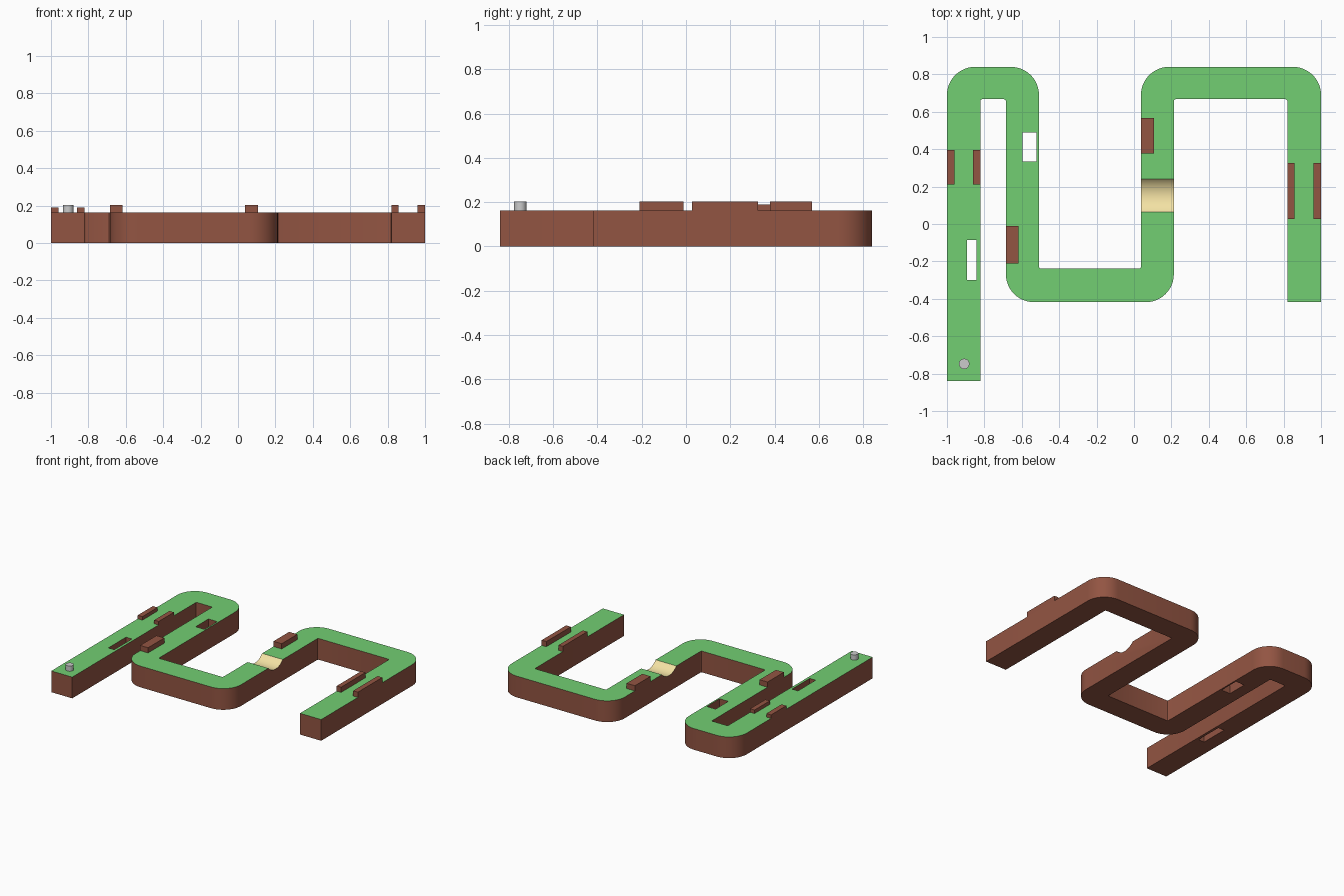
import bpy, bmesh, math
from mathutils import Vector

if "Cube" in bpy.data.objects:
    bpy.data.objects.remove(bpy.data.objects["Cube"])

TOP = 0.163


def material(name, color):
    m = bpy.data.materials.new(name)
    m.diffuse_color = (*color, 1)
    m.use_nodes = True
    m.node_tree.nodes["Principled BSDF"].inputs["Base Color"].default_value = m.diffuse_color
    return m


BROWN = material("brown_wood", (0.29, 0.09, 0.055))
GREEN = material("green_turf", (0.17, 0.62, 0.17))
SAND = material("pale_sand", (0.90, 0.76, 0.37))


def link(name, bm, mat=None):
    bmesh.ops.recalc_face_normals(bm, faces=bm.faces)
    me = bpy.data.meshes.new(name)
    bm.to_mesh(me)
    bm.free()
    ob = bpy.data.objects.new(name, me)
    bpy.context.collection.objects.link(ob)
    if mat:
        me.materials.append(mat)
    return ob


def prism(name, pts, vec, mat=None):
    bm = bmesh.new()
    face = bm.faces.new([bm.verts.new(p) for p in pts])
    ext = bmesh.ops.extrude_face_region(bm, geom=[face])["geom"]
    bmesh.ops.translate(bm, vec=vec, verts=[v for v in ext if isinstance(v, bmesh.types.BMVert)])
    return link(name, bm, mat)


def box(name, x0, x1, y0, y1, z0, z1, mat=None):
    pts = [(x0, y0, z0), (x1, y0, z0), (x1, y1, z0), (x0, y1, z0)]
    return prism(name, pts, (0, 0, z1 - z0), mat)


def rounded(corners):
    # fillet each (x, y, radius) corner of the right-angled outline
    pts = []
    for i, (x, y, r) in enumerate(corners):
        p = Vector((x, y))
        if r == 0:
            pts.append((x, y, 0))
            continue
        a = (Vector(corners[i - 1][:2]) - p).normalized()
        b = (Vector(corners[(i + 1) % len(corners)][:2]) - p).normalized()
        c = p + (a + b) * r
        n = 12 if r > 0.05 else 3
        for k in range(n + 1):
            t = k / n * math.pi / 2
            q = c - b * r * math.cos(t) - a * r * math.sin(t)
            pts.append((q.x, q.y, 0))
    return pts


# Winding track: outer bends are wide, inner bends nearly sharp
R, S = 0.15, 0.01
outline = [(-1, -0.84, 0), (-1, 0.84, R), (-0.508, 0.84, R), (-0.508, -0.238, S),
           (0.037, -0.238, S), (0.037, 0.84, R), (1, 0.84, R), (1, -0.418, 0),
           (0.82, -0.418, 0), (0.82, 0.667, S), (0.213, 0.667, S), (0.213, -0.418, R),
           (-0.685, -0.418, R), (-0.685, 0.667, S), (-0.822, 0.667, S), (-0.822, -0.84, 0)]
track = prism("track", rounded(outline), (0, 0, TOP), BROWN)

# Cutters: two through slots and a shallow curved dip
dip_y, half, depth = 0.152, 0.088, 0.04
rad = (half ** 2 + depth ** 2) / (2 * depth)
n = 72
circle = [(0, dip_y + rad * math.cos(2 * math.pi * k / n),
           TOP - depth + rad + rad * math.sin(2 * math.pi * k / n)) for k in range(n)]
cutters = [box("slot_cutter_a", -0.893, -0.842, -0.30, -0.085, -0.1, 0.3),
           box("slot_cutter_b", -0.595, -0.52, 0.335, 0.49, -0.1, 0.3),
           prism("dip_cutter", circle, (0.26, 0, 0))]
cutters[2].location.x = -0.005
for c in cutters:
    mod = track.modifiers.new(c.name, 'BOOLEAN')
    mod.operation, mod.solver, mod.object = 'DIFFERENCE', 'EXACT', c
bpy.context.view_layer.update()
mesh = bpy.data.meshes.new_from_object(track.evaluated_get(bpy.context.evaluated_depsgraph_get()))
track.modifiers.clear()
track.data = mesh
for c in cutters:
    bpy.data.objects.remove(c)

# Turf on the flat top, sand in the dip, wood elsewhere
mesh.materials.clear()
for m in (BROWN, GREEN, SAND):
    mesh.materials.append(m)
for p in mesh.polygons:
    p.material_index = 0
    if p.normal.z > 0.3:
        p.material_index = 1 if p.center.z > TOP - 0.0005 else 2
for o in bpy.context.selected_objects:
    o.select_set(False)
track.select_set(True)
bpy.context.view_layer.objects.active = track
bpy.ops.object.shade_smooth_by_angle(angle=math.radians(30))

# Wooden blocks sitting on the turf
for name, x0, x1, y0, y1, z1 in [
        ("low_gate_left", -1, -0.96, 0.21, 0.395, 0.19),
        ("low_gate_right", -0.86, -0.822, 0.21, 0.395, 0.19),
        ("side_block_a", -0.685, -0.618, -0.21, -0.012, 0.203),
        ("side_block_b", 0.037, 0.107, 0.378, 0.568, 0.203),
        ("tall_gate_left", 0.82, 0.857, 0.028, 0.325, 0.203),
        ("tall_gate_right", 0.96, 1, 0.028, 0.325, 0.203)]:
    box(name, x0, x1, y0, y1, TOP, z1, BROWN)

# Grey starting peg
bpy.ops.mesh.primitive_cylinder_add(vertices=32, radius=0.028, depth=0.04,
                                    location=(-0.908, -0.748, TOP + 0.02))
bpy.context.object.name = "start_peg"
bpy.ops.object.shade_smooth_by_angle(angle=math.radians(30))
